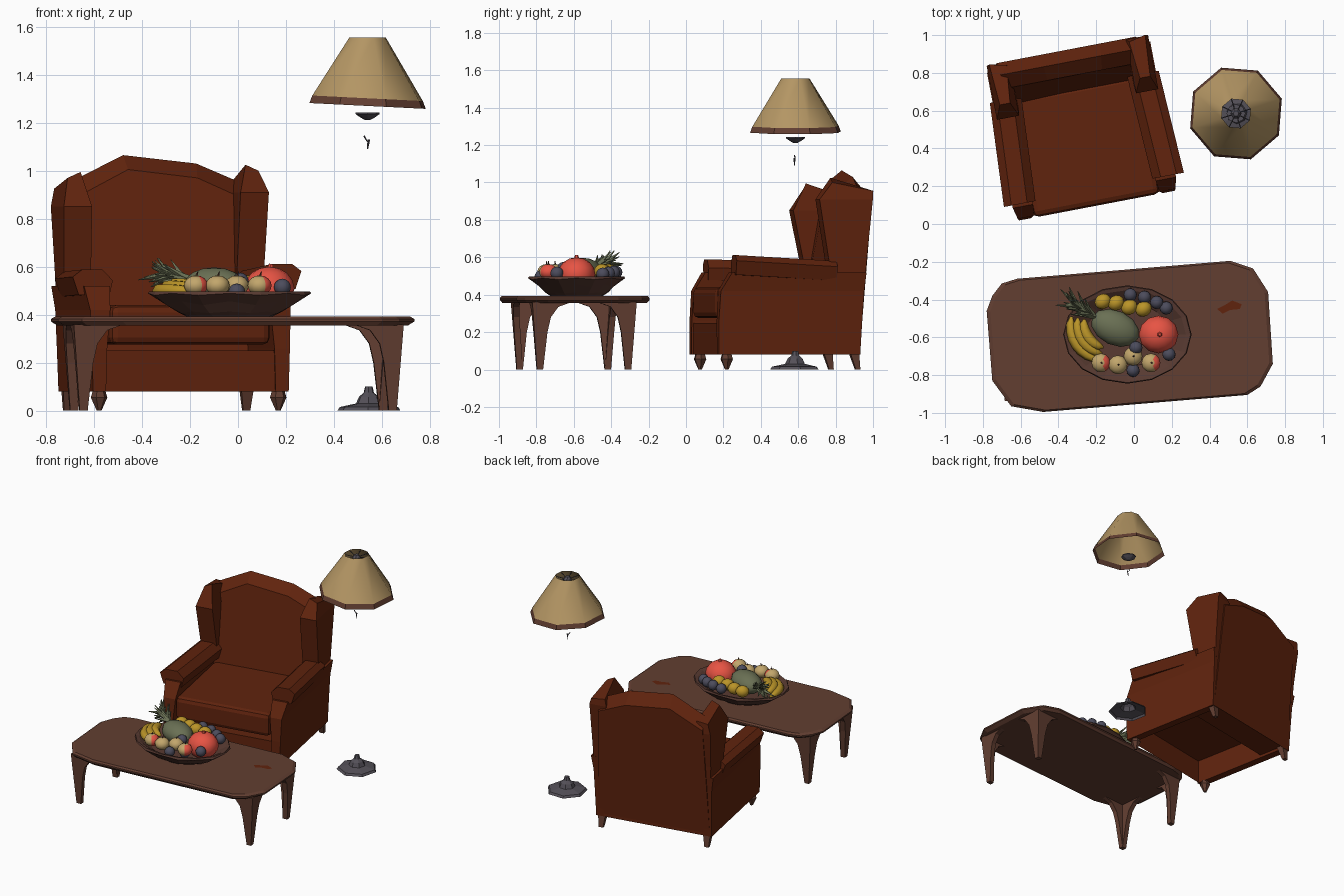
import bpy, bmesh, math, random
from mathutils import Matrix, Vector

if "Cube" in bpy.data.objects:
    bpy.data.objects.remove(bpy.data.objects["Cube"])

random.seed(4)
TAU = 2 * math.pi


def mat(name, r, g, b):
    m = bpy.data.materials.new(name)
    m.diffuse_color = [((c / 255 + 0.055) / 1.055) ** 2.4 for c in (r, g, b)] + [1]
    m.use_nodes = True
    m.node_tree.nodes["Principled BSDF"].inputs["Base Color"].default_value = m.diffuse_color
    return m


LEATHER = mat("russet leather", 96, 35, 13)
WOOD = mat("brown wood", 98, 62, 49)
DARK = mat("dark bowl wood", 88, 58, 49)
LINEN = mat("tan linen", 180, 150, 100)
RED = mat("pomegranate red", 232, 84, 68)
YELLOW = mat("ripe yellow", 186, 148, 40)
PLUM = mat("plum blue", 76, 76, 92)
GREEN = mat("olive green", 106, 112, 84)
CREAM = mat("apple cream", 194, 166, 108)
METAL = mat("grey metal", 84, 80, 88)


def build(name, verts, faces, m, place=None, smooth=False):
    me = bpy.data.meshes.new(name)
    me.from_pydata([tuple(v) for v in verts], [], faces)
    bm = bmesh.new()
    bm.from_mesh(me)
    bmesh.ops.recalc_face_normals(bm, faces=bm.faces)
    for f in bm.faces:
        f.smooth = smooth
    bm.to_mesh(me)
    bm.free()
    me.materials.append(m)
    ob = bpy.data.objects.new(name, me)
    bpy.context.collection.objects.link(ob)
    if place:
        ob.matrix_world = place
    return ob


def loft(name, rings, m, place=None, caps=(True, True), smooth=False):
    n = len(rings[0])
    verts = [v for r in rings for v in r]
    faces = [(k * n + i, k * n + (i + 1) % n, (k + 1) * n + (i + 1) % n, (k + 1) * n + i)
             for k in range(len(rings) - 1) for i in range(n)]
    if caps[0]:
        faces.append(tuple(reversed(range(n))))
    if caps[1]:
        faces.append(tuple(range((len(rings) - 1) * n, len(rings) * n)))
    return build(name, verts, faces, m, place, smooth)


def rect(x0, x1, y0, y1, z):
    return [(x0, y0, z), (x1, y0, z), (x1, y1, z), (x0, y1, z)]


def ellipse(cx, cy, rx, ry, z, n, turn=0.0, tilt=0.0):
    return [(cx + rx * math.cos(TAU * i / n + turn), cy + ry * math.sin(TAU * i / n + turn),
             z + tilt * rx * math.cos(TAU * i / n + turn)) for i in range(n)]


def ball(name, loc, size, m, turn=0.0, pitch=0.0, n=12):
    bm = bmesh.new()
    bmesh.ops.create_uvsphere(bm, u_segments=n, v_segments=8, radius=1)
    for f in bm.faces:
        f.smooth = True
    me = bpy.data.meshes.new(name)
    bm.to_mesh(me)
    bm.free()
    me.materials.append(m)
    ob = bpy.data.objects.new(name, me)
    bpy.context.collection.objects.link(ob)
    ob.matrix_world = (Matrix.Translation(loc) @ Matrix.Rotation(turn, 4, 'Z')
                       @ Matrix.Rotation(pitch, 4, 'Y') @ Matrix.Diagonal((*size, 1)))
    return ob


def spike(name, a, b, r, m, n=4, r2=0.002):
    a, b = Vector(a), Vector(b)
    q = (b - a).to_track_quat('Z', 'Y')
    ring = lambda p, s: [p + q @ Vector(v) for v in ellipse(0, 0, s, s, 0, n)]
    return loft(name, [ring(a, r), ring(b, r2)], m)


# ---------- armchair (turned on the floor) ----------
CH = Matrix.Translation((-0.275, 0.51, 0)) @ Matrix.Rotation(math.radians(10.8), 4, 'Z')
# seat base, open underneath
loft("seat_base", [rect(-.38, .38, -.41, .35, .08), rect(-.38, .38, -.41, .35, .25)],
     LEATHER, CH, (False, True))
seat = loft("seat_cushion", [rect(-.34, .34, -.42, .22, .275), rect(-.34, .34, -.42, .22, .44)], LEATHER, CH)
bev = seat.modifiers.new("soft_edge", 'BEVEL')
bev.width, bev.segments = 0.03, 2
# backrest: leaning slab with a crowned top
crown = [(.36, .95), (.17, 1.03), (-.14, 1.065), (-.37, .95)]


def back_ring(v_low, v_top, drop, w):
    pts = [(-.39 * w, v_low, .10), (.39 * w, v_low, .10)]
    return pts + [(u * w, v_top, z - drop) for u, z in crown]


loft("backrest", [back_ring(.14, .28, .06, .95), back_ring(.25, .355, 0, 1), back_ring(.35, .42, .08, 1.03)],
     LEATHER, CH)
for s, side in ((-1, "left"), (1, "right")):
    def srect(u0, u1, v0, v1, z, s=s):
        return rect(s * u0, s * u1, v0, v1, z)
    # arm panel reaching down to the base edge, and its scroll roll
    loft(side + "_arm_panel", [srect(.36, .415, -.42, .35, .08), srect(.355, .42, -.42, .36, .26),
                               srect(.34, .425, -.41, .37, .42), srect(.33, .44, -.35, .38, .52)], LEATHER, CH)
    lift = .012 * s
    roll = [(.485, .57), (.445, .60), (.36, .60), (.315, .555), (.33, .49), (.46, .495)]
    loft(side + "_arm_roll", [[(s * u, -.335, z + lift) for u, z in roll],
                              [(s * (u - .03), .22, z - .02) for u, z in roll]], LEATHER, CH)
    # wing beside the backrest, peaked at the front
    wing = [srect(.31, .42, .20, .375, .46), srect(.31, .425, .175, .385, .60),
            srect(.315, .435, .125, .415, .88 + .03 * s)]
    top = [(.35, .20, 1.01), (.405, .20, .985), (.42, .42, .94), (.33, .40, .94)]
    wing.append([(s * u, v, z + .015 * s) for u, v, z in top])
    loft(side + "_wing", wing, LEATHER, CH)
    # feet
    loft(side + "_front_foot", [ellipse(s * .38, -.37, .01, .01, 0, 6),
                                ellipse(s * .38, -.37, .035, .035, .055, 6),
                                ellipse(s * .38, -.37, .026, .026, .085, 6)], WOOD, CH)
    loft(side + "_back_foot", [srect(.365, .395, .33, .355, 0), srect(.35, .405, .295, .345, .10)], WOOD, CH)

# ---------- coffee table ----------
outline = [(-.78, -.46), (-.75, -.38), (-.70, -.315), (-.62, -.29), (.51, -.195), (.63, -.235), (.71, -.36),
           (.735, -.74), (.67, -.86), (.60, -.905), (-.48, -.995), (-.65, -.965), (-.75, -.83)]
loft("table_top", [[(-.02 + (x + .02) * k, -.6 + (y + .6) * k, z) for x, y in outline]
                   for k, z in ((.965, .355), (1, .372), (1, .382), (.975, .393))], WOOD)
TB = Matrix.Translation((-.02, -.6, 0)) @ Matrix.Rotation(math.radians(4.8), 4, 'Z')
leg = [(0, .36), (.21, .36), (.14, .335), (.10, .28), (.082, .2), (.06, 0), (.028, 0), (.012, .2)]
for sx in (-1, 1):
    for sy in (-1, 1):
        # two curved brackets meet at each corner and taper to one small foot
        lean = lambda z: .027 * (1 - z / .36)
        loft("table_leg_long", [[(sx * (.69 - a), sy * (v - lean(z)), z) for a, z in leg]
                                for v in (.247, .28)], WOOD, TB)
        loft("table_leg_short", [[(sx * (u - lean(z)), sy * (.28 - a), z) for a, z in leg]
                                 for u in (.655, .69)], WOOD, TB)
# small reddish mark on the top
build("table_mark", [(.44, -.45, .395), (.47, -.475, .395), (.51, -.455, .395), (.56, -.45, .395),
                     (.57, -.425, .395), (.52, -.405, .395), (.48, -.43, .395)], [tuple(range(7))], LEATHER)

# ---------- fruit bowl with a gently waved rim ----------
BX, BY = -.035, -.585


def bowl_ring(rx, ry, z, wave):
    return [(x, y, h + wave * (-1) ** i) for i, (x, y, h) in enumerate(ellipse(BX, BY, rx, ry, z, 16))]


loft("fruit_bowl", [bowl_ring(*r) for r in
                    ((.18, .14, .393, 0), (.22, .17, .41, .003), (.285, .21, .448, .008), (.34, .26, .485, .004),
                     (.335, .255, .497, 0), (.31, .235, .492, 0), (.22, .17, .44, 0))], DARK)
# pineapple with a leafy crown
ball("pineapple", (-.10, -.55, .525), (.135, .092, .072), GREEN, math.radians(155))
axis = Vector((-.86, .50, .16)).normalized()
for i in range(40):
    base = Vector((-.205, -.49, .55)) + axis * (.12 * i / 40)
    spread = Vector([random.uniform(-1, 1) for _ in range(3)]) * .55
    spike("pineapple_leaf", base, base + (axis + spread).normalized() * random.uniform(.08, .125), .015, GREEN)
# pomegranate
ball("pomegranate", (.13, -.585, .51), (.105, .10, .09), RED)
spike("pomegranate_tip", (.135, -.585, .59), (.137, -.585, .612), .016, RED, 6, .008)
# bananas: tapered tubes along arcs
for R, z in ((.195, .50), (.16, .515), (.125, .525)):
    rings = []
    for k in range(9):
        t = math.radians(168 + 92 * k / 8)
        r = .005 + .026 * math.sin(math.pi * k / 8) ** .5 if 0 < k < 8 else .006
        rings.append([(-.14 + (R + r * math.cos(p)) * math.cos(t), -.53 + (R + r * math.cos(p)) * math.sin(t),
                       z + r * math.sin(p)) for p in [TAU * i / 6 for i in range(6)]])
    loft("banana", rings, YELLOW, smooth=True)
for x, y in ((-.165, -.41), (-.095, -.418), (-.025, -.44), (.05, -.45)):
    ball("lemon", (x, y, .525), (.045, .04, .04), YELLOW, .6)
for x, y, z in ((-.02, -.375, .52), (.055, -.388, .52), (.12, -.415, .515), (.17, -.445, .51), (.01, -.655, .54),
                (.085, -.73, .495), (-.005, -.775, .495), (.185, -.69, .515)):
    ball("plum", (x, y, z), (.035, .035, .035), PLUM)
# apples and pears; blushed ones get red faces on one side
for x, y, blush in ((-.175, -.735, 1), (.09, -.735, 1), (-.085, -.745, 0), (-.005, -.70, 0)):
    ob = ball("apple" if blush else "pear", (x, y, .522), (.05, .05, .042), CREAM)
    spike("fruit_stem", (x, y, .558), (x + .008, y, .58), .005, DARK)
    if blush:
        ob.data.materials.append(RED)
        for f in ob.data.polygons:
            f.material_index = int(f.normal.x > .35)

# ---------- floor lamp ----------
LX, LY = .54, .585
TURN = math.pi / 8 - .08


def shade_ring(r, z, tilt):
    return ellipse(LX, LY, r, r, z, 8, TURN, tilt)


loft("lamp_shade", [shade_ring(.242, 1.302, -.05), shade_ring(.08, 1.555, 0)], LINEN, None, (False, False), True)
loft("lamp_shade_trim", [shade_ring(.255, 1.27, -.05), shade_ring(.242, 1.302, -.05)], WOOD, None, (False, False))
for i in range(8):
    t = TAU * i / 8 + TURN
    spike("shade_spoke", (LX, LY, 1.53), (LX + .085 * math.cos(t), LY + .085 * math.sin(t), 1.54), .003, METAL, 4, .003)
loft("lamp_top_hub", [ellipse(LX, LY, r, r, z, 6) for r, z in ((.015, 1.50), (.03, 1.53), (.015, 1.55))], METAL)
# socket cup and the remaining bits of stem
loft("lamp_cup", [ellipse(LX, LY, r, r, z, 8) for r, z in ((.012, 1.212), (.03, 1.222), (.05, 1.236), (.05, 1.242))],
     METAL)
spike("stem_piece_upper", (.525, .58, 1.145), (.54, .585, 1.12), .004, METAL)
spike("stem_piece_lower", (.545, .58, 1.13), (.54, .58, 1.09), .006, METAL)
# foot
loft("lamp_foot", [ellipse(LX + .005, LY, r, r, z, 7, .2) for r, z in
                   ((.135, 0), (.125, .015), (.055, .03), (.042, .058), (.022, .075), (.016, .10))],
     METAL, None, (False, True))
